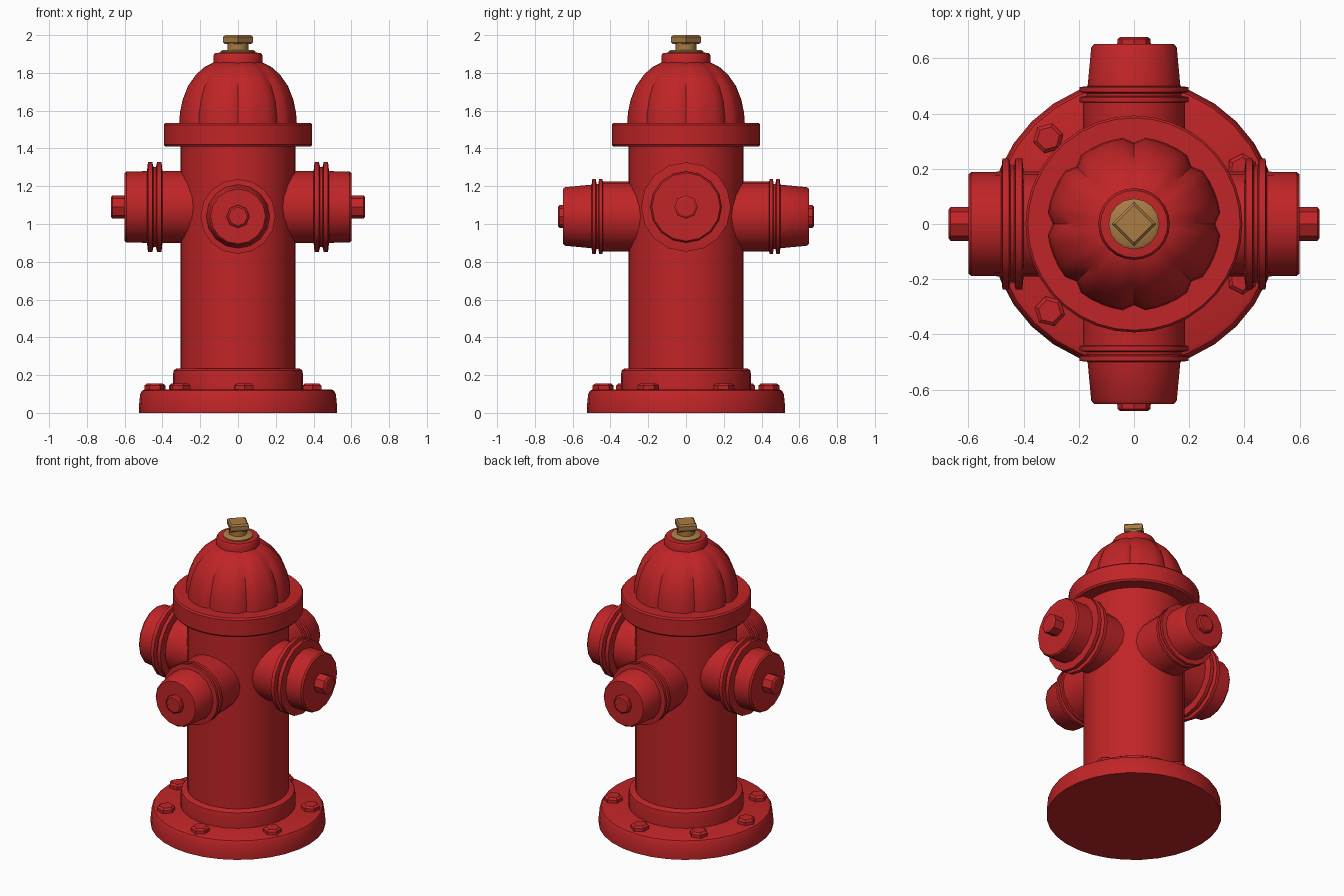
import bpy, bmesh, math
from mathutils import Matrix, Vector

if "Cube" in bpy.data.objects:
    bpy.data.objects.remove(bpy.data.objects["Cube"], do_unlink=True)


def make_material(name, rgb):
    mat = bpy.data.materials.new(name)
    mat.use_nodes = True
    mat.diffuse_color = (*rgb, 1)
    mat.node_tree.nodes["Principled BSDF"].inputs["Base Color"].default_value = (*rgb, 1)
    return mat


RED = make_material("hydrant red", (0.53, 0.018, 0.02))
BRASS = make_material("brass", (0.40, 0.20, 0.06))


def lathe(name, profile, sides=32, mat=RED, matrix=Matrix(), radius_rule=None, turn=0.0, angle=35):
    """Revolve (radius, height) points around z, cap both ends, then place the part."""
    bm = bmesh.new()
    rings = []
    for r, z in profile:
        ring = []
        for i in range(sides):
            a = turn + math.tau * i / sides
            k = r * (radius_rule(i, z) if radius_rule else 1)
            ring.append(bm.verts.new((k * math.cos(a), k * math.sin(a), z)))
        rings.append(ring)
    for low, high in zip(rings, rings[1:]):
        for i in range(sides):
            j = (i + 1) % sides
            bm.faces.new((low[i], low[j], high[j], high[i]))
    bm.faces.new(rings[0][::-1])
    bm.faces.new(rings[-1])
    bmesh.ops.transform(bm, matrix=matrix, verts=bm.verts)
    mesh = bpy.data.meshes.new(name)
    bm.to_mesh(mesh)
    bm.free()
    mesh.materials.append(mat)
    obj = bpy.data.objects.new(name, mesh)
    bpy.context.collection.objects.link(obj)
    bpy.ops.object.select_all(action="DESELECT")
    obj.select_set(True)
    bpy.context.view_layer.objects.active = obj
    bpy.ops.object.shade_smooth_by_angle(angle=math.radians(angle))
    return obj


# Base, collar and barrel
lathe("base_plate", [(0.525, 0), (0.525, 0.03), (0.518, 0.1), (0.508, 0.118), (0.49, 0.125)])
lathe("base_collar", [(0.345, 0.11), (0.345, 0.2), (0.34, 0.225), (0.325, 0.235)])
lathe("barrel", [(0.305, 0.12), (0.305, 1.45)])

# Unevenly spaced bolts around the base
for n, degrees in enumerate((27, 86, 135, 180, 226, 274, 333)):
    a = math.radians(degrees)
    place = Matrix.Translation((0.44 * math.cos(a), 0.44 * math.sin(a), 0.1))
    lathe(f"base_bolt_{n + 1}", [(0.056, 0), (0.056, 0.045), (0.042, 0.056)], 6,
          matrix=place @ Matrix.Rotation(a, 4, "Z"))

# Bonnet: brim, grooved dome and top collar
lathe("bonnet_brim", [(0.385, 1.41), (0.393, 1.42), (0.393, 1.525), (0.385, 1.535)], 36)


def groove(i, z):
    return 0.935 if i % 6 == 0 else 1.0


lathe("bonnet_dome", [(0.315, 1.52), (0.31, 1.59), (0.295, 1.66), (0.267, 1.73), (0.225, 1.79),
                      (0.18, 1.83), (0.12, 1.86)], 48, radius_rule=groove)
lathe("bonnet_collar", [(0.13, 1.84), (0.13, 1.892), (0.122, 1.905), (0.1, 1.907)], 24)

# Brass operating nut
lathe("nut_washer", [(0.092, 1.9), (0.092, 1.914), (0.08, 1.922)], 16, BRASS)
lathe("nut_stem", [(0.055, 1.91), (0.055, 1.965)], 12, BRASS)
lathe("operating_nut", [(0.07, 1.952), (0.08, 1.962), (0.08, 1.99), (0.068, 2.0)], 4, BRASS)


def aim(direction, height):
    turn = Vector(direction).to_track_quat("Z", "Y").to_matrix().to_4x4()
    return Matrix.Translation((0, 0, height)) @ turn


def double_flange(start, end, outer, inner):
    w = (end - start) / 8
    return [(inner, start), (outer, start + w * 0.5), (outer, start + w * 2.8),
            (outer - 0.025, start + w * 3.4), (outer - 0.025, start + w * 4.6),
            (outer, start + w * 5.2), (outer, end - w * 0.5), (inner, end)]


# Large side outlets
for side, sign in (("left", 1), ("right", -1)):
    place = aim((sign, 0, 0), 1.09)
    lathe(f"{side}_outlet_neck", [(0.19, 0.15), (0.19, 0.42)], 20, matrix=place)
    lathe(f"{side}_outlet_flange", double_flange(0.4, 0.482, 0.237, 0.19), 16, matrix=place)
    lathe(f"{side}_outlet_cap", [(0.19, 0.46), (0.188, 0.59), (0.18, 0.6)], 16, matrix=place)
    lathe(f"{side}_outlet_stub", [(0.062, 0.58), (0.062, 0.665), (0.05, 0.673)], 8, matrix=place)

# Smaller tapered front and back outlets
for side, sign in (("front", -1), ("back", 1)):
    place = aim((0, sign, 0), 1.04)
    lathe(f"{side}_outlet_neck", [(0.185, 0.15), (0.185, 0.45)], 20, matrix=place)
    lathe(f"{side}_outlet_flange", double_flange(0.438, 0.5, 0.198, 0.165), 16, matrix=place)
    lathe(f"{side}_outlet_cap", [(0.17, 0.48), (0.155, 0.64), (0.145, 0.652)], 16, matrix=place)
    lathe(f"{side}_outlet_stub", [(0.062, 0.63), (0.06, 0.67), (0.05, 0.678)], 8, matrix=place)
